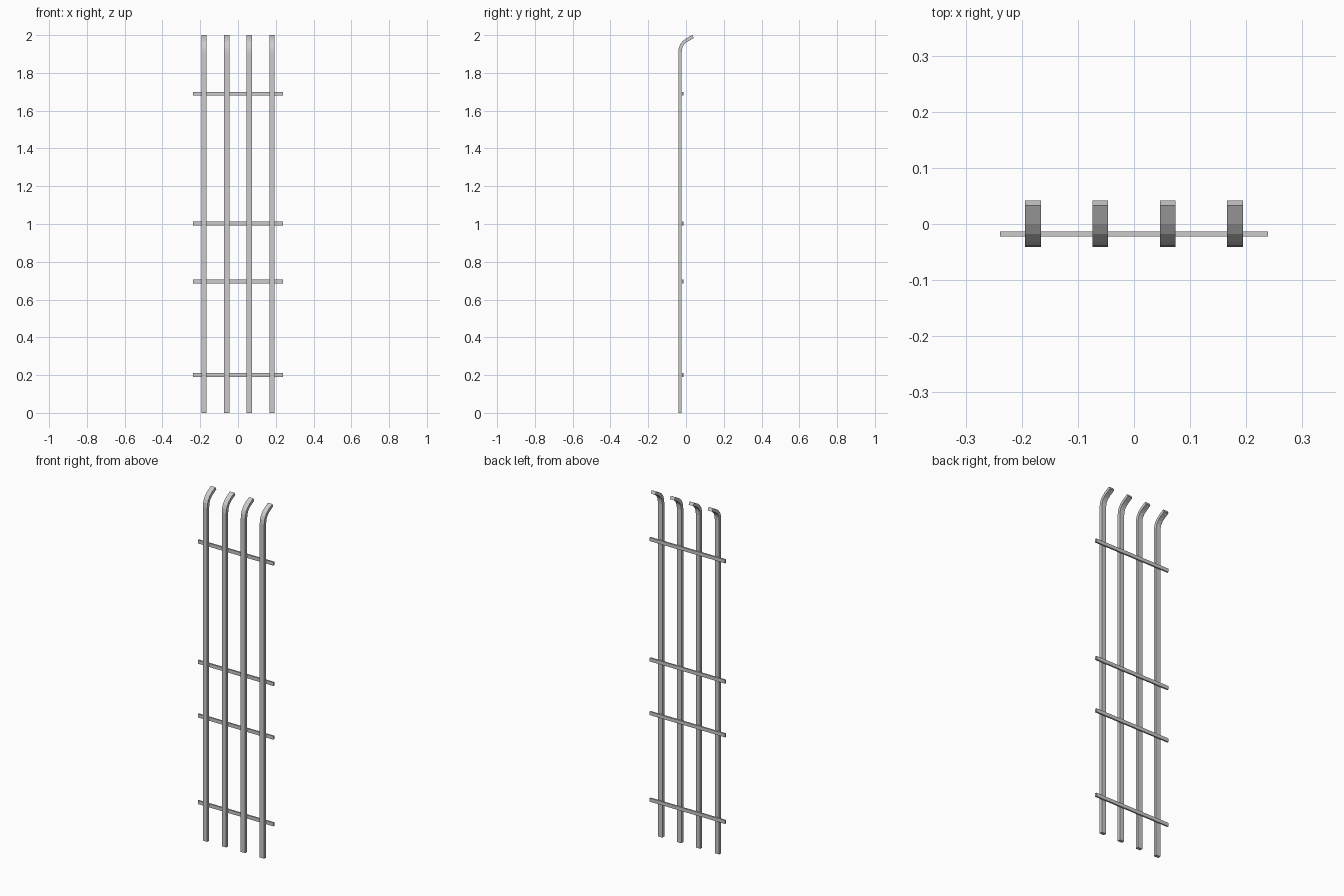
import bpy
import bmesh
from mathutils import Vector

if "Cube" in bpy.data.objects:
    bpy.data.objects.remove(bpy.data.objects["Cube"])

BAR_W, BAR_T = 0.028, 0.018
# Outer (front) line of a bar as (y, z): straight, then curling backwards
PATH = [(-0.041, 0), (-0.041, 1.908), (-0.038, 1.932), (-0.031, 1.951),
        (-0.018, 1.968), (0.0, 1.982), (0.033, 2.0)]


def inner_line(path, t):
    """Mitred offset of the path towards the back/underside."""
    pts = [Vector(p) for p in path]
    normals = []
    for a, b in zip(pts, pts[1:]):
        d = (b - a).normalized()
        normals.append(Vector((d.y, -d.x)))
    out = []
    for i, p in enumerate(pts):
        n0 = normals[max(i - 1, 0)]
        n1 = normals[min(i, len(normals) - 1)]
        m = (n0 + n1).normalized()
        out.append(p + m * (t / m.dot(n0)))
    return out


def make_object(name, bm):
    bmesh.ops.recalc_face_normals(bm, faces=bm.faces)
    mesh = bpy.data.meshes.new(name)
    bm.to_mesh(mesh)
    bm.free()
    obj = bpy.data.objects.new(name, mesh)
    bpy.context.collection.objects.link(obj)
    return obj


def curved_bar(name, x):
    bm = bmesh.new()
    rings = []
    for o, i in zip(PATH, inner_line(PATH, BAR_T)):
        l, r = x - BAR_W / 2, x + BAR_W / 2
        rings.append([bm.verts.new(c) for c in
                      ((l, o[0], o[1]), (r, o[0], o[1]),
                       (r, i[0], i[1]), (l, i[0], i[1]))])
    for a, b in zip(rings, rings[1:]):
        for k in range(4):
            n = (k + 1) % 4
            bm.faces.new((a[k], a[n], b[n], b[k]))
    bm.faces.new(rings[0])
    bm.faces.new(rings[-1])
    return make_object(name, bm)


def rail(name, z):
    bm = bmesh.new()
    bmesh.ops.create_cube(bm, size=1)
    bmesh.ops.scale(bm, vec=(0.478, 0.009, 0.02), verts=bm.verts)
    bmesh.ops.translate(bm, vec=(0, -0.0175, z), verts=bm.verts)
    return make_object(name, bm)


# Four upright bars with curled tops
for n in range(4):
    curved_bar(f"upright_bar_{n + 1}", -0.18 + 0.12 * n)

# Four horizontal rails behind the bars
for n, z in enumerate((0.2, 0.695, 1.002, 1.69)):
    rail(f"cross_rail_{n + 1}", z)
